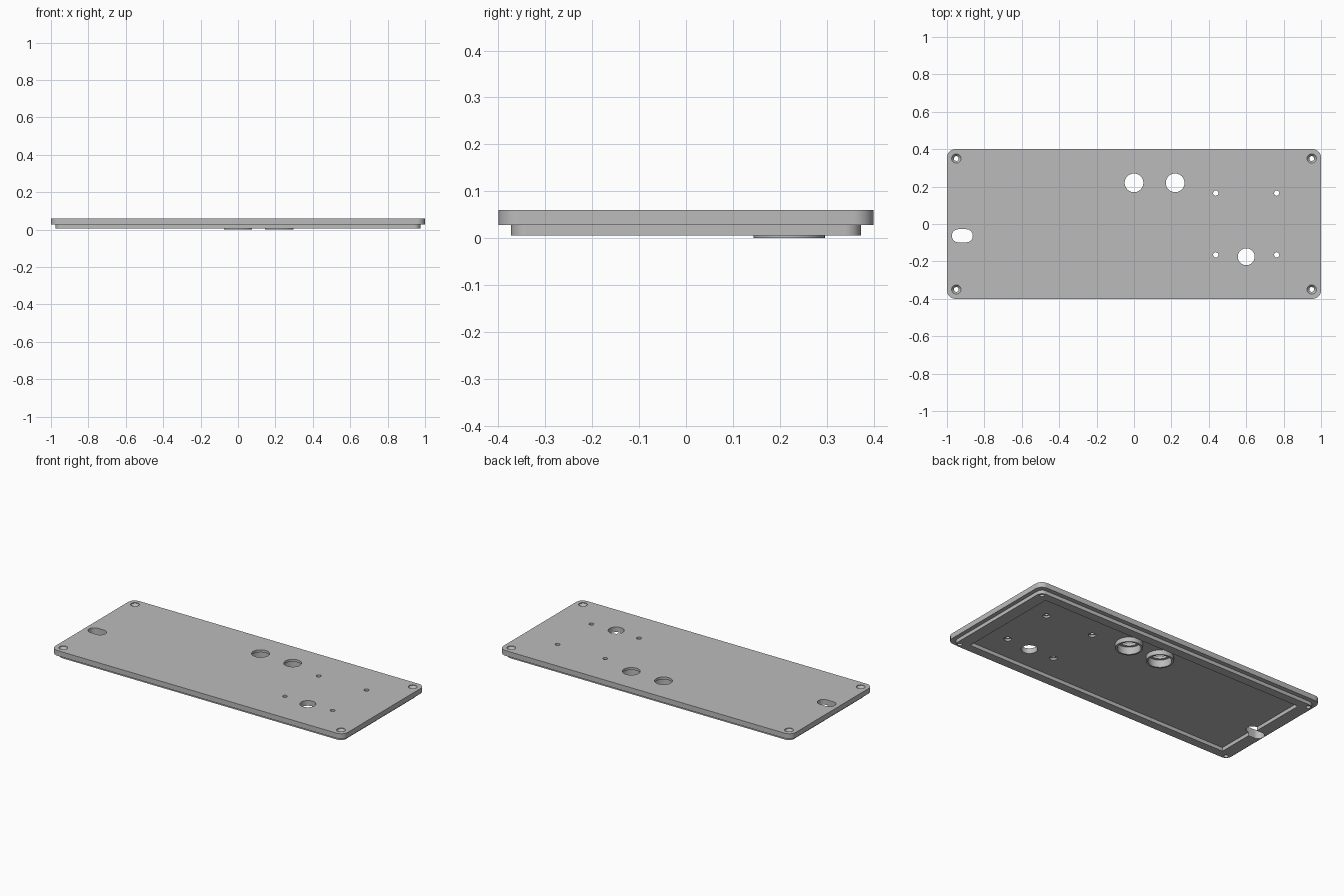
import bpy, bmesh, math

cube = bpy.data.objects.get("Cube")
if cube:
    bpy.data.objects.remove(cube, do_unlink=True)

grey = bpy.data.materials.new("light grey")
grey.use_nodes = True
colour = (0.5, 0.5, 0.5, 1)
grey.diffuse_color = colour
grey.node_tree.nodes["Principled BSDF"].inputs["Base Color"].default_value = colour


def to_object(name, bm):
    bmesh.ops.recalc_face_normals(bm, faces=bm.faces)
    mesh = bpy.data.meshes.new(name)
    bm.to_mesh(mesh)
    bm.free()
    mesh.materials.append(grey)
    obj = bpy.data.objects.new(name, mesh)
    bpy.context.collection.objects.link(obj)
    return obj


def rounded_outline(hx, hy, r, steps=8):
    """Corner-rounded rectangle, counter-clockwise."""
    pts = []
    for q, (sx, sy) in enumerate([(1, 1), (-1, 1), (-1, -1), (1, -1)]):
        for i in range(steps + 1):
            a = (q + i / steps) * math.pi / 2
            p = (sx * (hx - r) + r * math.cos(a), sy * (hy - r) + r * math.sin(a))
            if not pts or math.dist(p, pts[-1]) > 1e-5:
                pts.append(p)
    if math.dist(pts[0], pts[-1]) < 1e-5:
        pts.pop()
    return pts


def add_stack(bm, sections):
    """Closed solid through matching outlines, each given with its height."""
    rings = [[bm.verts.new((x, y, z)) for x, y in pts] for pts, z in sections]
    n = len(rings[0])
    for low, high in zip(rings, rings[1:]):
        for i in range(n):
            j = (i + 1) % n
            bm.faces.new((low[i], low[j], high[j], high[i]))
    bm.faces.new(rings[0][::-1])
    bm.faces.new(rings[-1])


def add_lathe(bm, x, y, profile, sides=40):
    def circle(r):
        return [(x + r * math.cos(2 * math.pi * i / sides),
                 y + r * math.sin(2 * math.pi * i / sides)) for i in range(sides)]
    add_stack(bm, [(circle(r), z) for r, z in profile])


def block(name, hx, hy, r, z0, z1):
    bm = bmesh.new()
    pts = rounded_outline(hx, hy, r) if r else [(hx, hy), (-hx, hy), (-hx, -hy), (hx, -hy)]
    add_stack(bm, [(pts, z0), (pts, z1)])
    return to_object(name, bm)


def cut(obj, cutter):
    mod = obj.modifiers.new("cut", 'BOOLEAN')
    mod.operation, mod.solver, mod.object = 'DIFFERENCE', 'EXACT', cutter
    bpy.context.view_layer.objects.active = obj
    bpy.ops.object.modifier_apply(modifier=mod.name)


LOW, HIGH = -0.02, 0.08
FLOOR, TOP, RIM = 0.028, 0.06, 0.006
JACKS = [(0, 0.22), (0.22, 0.22)]

# All through-openings gathered in one cutter
bm = bmesh.new()
for x, y in JACKS:
    add_lathe(bm, x, y, [(0.065, LOW), (0.065, 0.045), (0.05, 0.045), (0.05, HIGH)])
add_lathe(bm, 0.6, -0.175, [(0.045, LOW), (0.045, HIGH)])
for sx in (-1, 1):
    for sy in (-1, 1):
        # countersunk corner screws and small underside-countersunk holes
        add_lathe(bm, 0.95 * sx, 0.35 * sy,
                  [(0.013, LOW), (0.013, 0.042), (0.025, TOP - 0.004), (0.025, HIGH)], 24)
        add_lathe(bm, 0.6 + 0.163 * sx, 0.165 * sy,
                  [(0.021, LOW), (0.021, 0.04), (0.014, 0.04), (0.014, HIGH)], 24)
slot = [(x - 0.918, y - 0.063) for x, y in rounded_outline(0.056, 0.035, 0.0349)]
add_stack(bm, [(slot, LOW), (slot, HIGH)])
openings = to_object("openings_cutter", bm)

# Cover plate
plate = block("cover_plate", 1, 0.4, 0.045, FLOOR, TOP)

# Raised lip framing the underside
lip = block("underside_lip", 0.975, 0.373, 0.035, RIM, FLOOR + 0.001)
pocket = block("pocket_cutter", 0.9, 0.32, 0, LOW, HIGH)
cut(lip, pocket)

# Collars around the two large holes
parts = [plate, lip]
for i, (x, y) in enumerate(JACKS):
    bm = bmesh.new()
    add_lathe(bm, x, y, [(0.076, 0), (0.076, FLOOR + 0.001)], 48)
    parts.append(to_object(f"hole_collar_{i + 1}", bm))

for part in parts:
    cut(part, openings)
for cutter in (openings, pocket):
    bpy.data.objects.remove(cutter, do_unlink=True)

# Smooth the round walls, keep the edges crisp
bpy.ops.object.select_all(action='DESELECT')
for part in parts:
    part.select_set(True)
bpy.context.view_layer.objects.active = plate
bpy.ops.object.shade_smooth_by_angle(angle=math.radians(30))
